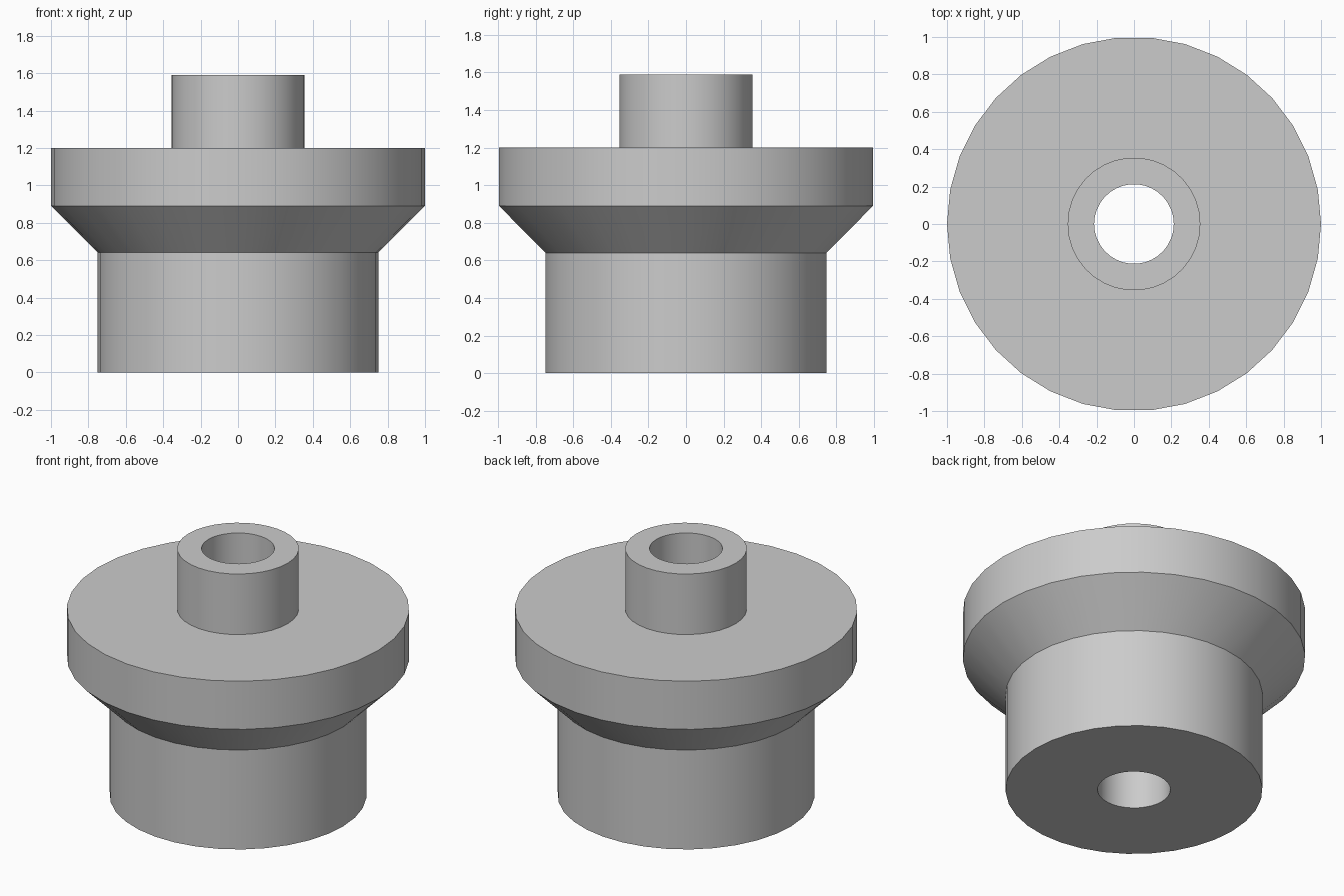
import bpy, bmesh, math

cube = bpy.data.objects.get("Cube")
if cube:
    bpy.data.objects.remove(cube, do_unlink=True)

SIDES = 34
BORE = 0.213

# Plain grey material
grey = bpy.data.materials.new("plain_grey")
grey.use_nodes = True
colour = (0.6, 0.6, 0.6, 1)
grey.diffuse_color = colour
grey.node_tree.nodes["Principled BSDF"].inputs["Base Color"].default_value = colour

# Closed (radius, height) cross-section: body, flared flange, neck and bore
profile = [(BORE, 0), (0.75, 0), (0.75, 0.64), (1, 0.89),
           (1, 1.2), (0.355, 1.2), (0.355, 1.59), (BORE, 1.59)]

# Revolve the cross-section around the vertical axis
bm = bmesh.new()
rings = []
for i in range(SIDES):
    a = math.tau * i / SIDES
    rings.append([bm.verts.new((r * math.cos(a), r * math.sin(a), z)) for r, z in profile])
for i, ring in enumerate(rings):
    following = rings[(i + 1) % SIDES]
    for j in range(len(profile)):
        k = (j + 1) % len(profile)
        bm.faces.new((ring[j], following[j], following[k], ring[k]))
bmesh.ops.recalc_face_normals(bm, faces=bm.faces)

mesh = bpy.data.meshes.new("flanged_bushing")
bm.to_mesh(mesh)
bm.free()
mesh.materials.append(grey)
bushing = bpy.data.objects.new("flanged_bushing", mesh)
bpy.context.collection.objects.link(bushing)

# Smooth round walls with crisp rims
bpy.ops.object.select_all(action="DESELECT")
bushing.select_set(True)
bpy.context.view_layer.objects.active = bushing
bpy.ops.object.shade_smooth_by_angle(angle=math.radians(30))
